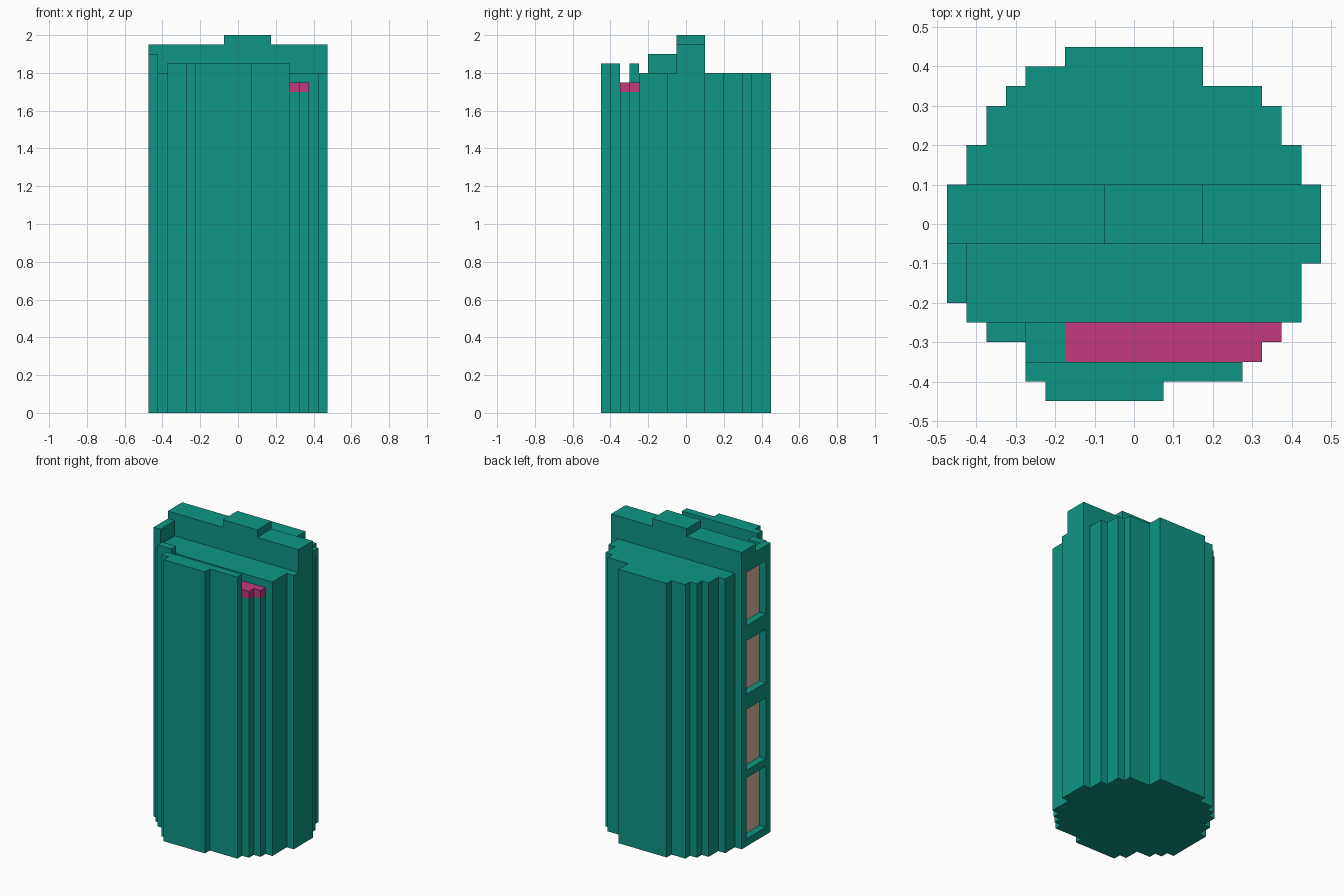
import bpy
import bmesh

if "Cube" in bpy.data.objects:
    bpy.data.objects.remove(bpy.data.objects["Cube"], do_unlink=True)


def material(name, srgb):
    """Flat colour given as 0-255 sRGB, stored as linear."""
    lin = [((c / 255 + 0.055) / 1.055) ** 2.4 for c in srgb]
    mat = bpy.data.materials.new(name)
    mat.use_nodes = True
    mat.diffuse_color = (*lin, 1)
    bsdf = mat.node_tree.nodes["Principled BSDF"]
    bsdf.inputs["Base Color"].default_value = (*lin, 1)
    bsdf.inputs["Roughness"].default_value = 0.8
    return mat


TEAL = material("teal", (14, 150, 131))
PINK = material("pink", (193, 58, 124))
TAN = material("tan", (212, 182, 160))


def add_prism(bm, rows, z0, z1):
    """Extrude a stepped plan; rows run front to back as (y0, y1, x0, x1)."""
    right, left = [], []
    for y0, y1, x0, x1 in rows:
        right += [(x1, y0), (x1, y1)]
        left += [(x0, y0), (x0, y1)]
    outline = []
    for p in right + left[::-1]:
        if p not in outline:
            outline.append(p)
    base = bm.faces.new([bm.verts.new((x, y, z0)) for x, y in outline])
    top = bmesh.ops.extrude_face_region(bm, geom=[base])["geom"]
    verts = [v for v in top if isinstance(v, bmesh.types.BMVert)]
    bmesh.ops.translate(bm, verts=verts, vec=(0, 0, z1 - z0))


def part(name, mat, *blocks):
    """One object made of (rows, z0, z1) prisms."""
    bm = bmesh.new()
    for rows, z0, z1 in blocks:
        add_prism(bm, rows, z0, z1)
    bmesh.ops.recalc_face_normals(bm, faces=bm.faces)
    mesh = bpy.data.meshes.new(name)
    bm.to_mesh(mesh)
    bm.free()
    mesh.materials.append(mat)
    obj = bpy.data.objects.new(name, mesh)
    bpy.context.collection.objects.link(obj)
    return obj


# Front bay with its parapet
part("front_bay", TEAL,
     ([(-0.45, -0.40, -0.225, 0.075), (-0.40, -0.35, -0.275, 0.275)], 0, 1.85))

# Sunken terrace behind the front bay
part("terrace_base", TEAL,
     ([(-0.35, -0.30, -0.275, 0.325), (-0.30, -0.25, -0.275, 0.375)], 0, 1.70))
part("terrace_end", TEAL, ([(-0.35, -0.25, -0.275, -0.175)], 1.70, 1.75))
part("terrace_floor", PINK,
     ([(-0.35, -0.30, -0.175, 0.325), (-0.30, -0.25, -0.175, 0.375)], 1.70, 1.75))
part("corner_pier", TEAL, ([(-0.30, -0.25, -0.375, -0.275)], 0, 1.85))

# Main body in front of the central slab
part("main_body", TEAL,
     ([(-0.25, -0.10, -0.425, 0.425), (-0.10, -0.05, -0.425, 0.475)], 0, 1.80))

# Tall central slab and its roof block
part("central_slab", TEAL, ([(-0.05, 0.10, -0.425, 0.475)], 0, 1.95))
part("roof_block", TEAL, ([(-0.05, 0.10, -0.075, 0.175)], 1.95, 2.00))

# Stepped rear body
part("rear_body", TEAL,
     ([(0.10, 0.20, -0.425, 0.425), (0.20, 0.30, -0.375, 0.375),
       (0.30, 0.35, -0.325, 0.325), (0.35, 0.40, -0.275, 0.175),
       (0.40, 0.45, -0.175, 0.175)], 0, 1.80))

# Side wall: posts and rails around four recessed windows
X0, X1 = -0.475, -0.425
windows = [(0.05, 0.45), (0.50, 0.90), (1.00, 1.35), (1.45, 1.80)]
wall = [([(-0.20, -0.15, X0, X1)], 0, 1.90),
        ([(0.05, 0.10, X0, X1)], 0, 1.95),
        ([(-0.05, 0.05, X0, X1)], 1.90, 1.95)]
edges = [0] + [z for w in windows for z in w] + [1.90]
for z0, z1 in zip(edges[::2], edges[1::2]):
    wall.append(([(-0.15, 0.05, X0, X1)], z0, z1))
part("window_wall", TEAL, *wall)

# Thin panes at the back of the recesses
part("window_panes", TAN,
     *[([(-0.15, 0.05, X1 - 0.004, X1)], z0, z1) for z0, z1 in windows])
